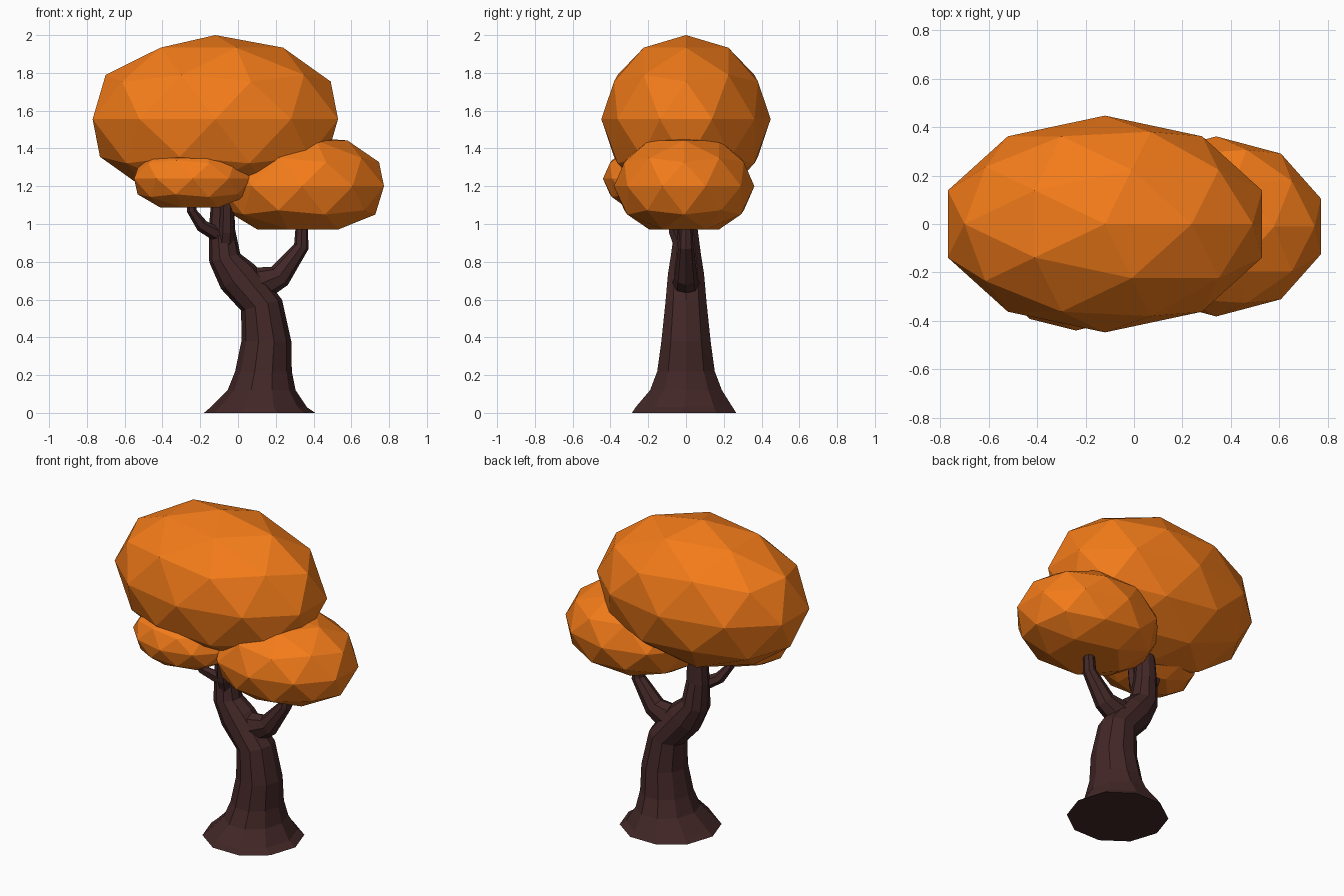
import bpy, bmesh, math
from mathutils import Vector, Matrix

if "Cube" in bpy.data.objects:
    bpy.data.objects.remove(bpy.data.objects["Cube"])


def material(name, color):
    m = bpy.data.materials.new(name)
    m.diffuse_color = color
    m.use_nodes = True
    m.node_tree.nodes["Principled BSDF"].inputs["Base Color"].default_value = m.diffuse_color
    return m


BARK = material("bark", (0.055, 0.02, 0.02, 1))
LEAF = material("autumn_leaves", (0.9, 0.2, 0.01, 1))


def finish(name, bm, mat):
    bmesh.ops.recalc_face_normals(bm, faces=bm.faces)
    mesh = bpy.data.meshes.new(name)
    bm.to_mesh(mesh)
    bm.free()
    mesh.materials.append(mat)
    ob = bpy.data.objects.new(name, mesh)
    bpy.context.collection.objects.link(ob)


def leaf_clump(name, center, radii, top, bottom):
    """Faceted ellipsoid, flattened at the given heights above/below centre."""
    bm = bmesh.new()
    bmesh.ops.create_icosphere(bm, subdivisions=2, radius=1)
    for v in bm.verts:
        z = max(-bottom, min(top, v.co.z * radii[2]))
        v.co = Vector((v.co.x * radii[0], v.co.y * radii[1], z)) + Vector(center)
    finish(name, bm, LEAF)


def limb(name, rings, sides):
    """Loft through rings (x, y, z, rx, ry, tilt about y, tilt about x)."""
    bm = bmesh.new()
    loops = []
    for x, y, z, rx, ry, ty, tx in rings:
        rot = Matrix.Rotation(math.radians(ty), 3, 'Y') @ Matrix.Rotation(math.radians(tx), 3, 'X')
        loop = []
        for i in range(sides):
            a = math.tau * i / sides
            p = rot @ Vector((rx * math.cos(a), ry * math.sin(a), 0))
            loop.append(bm.verts.new(p + Vector((x, y, z))))
        loops.append(loop)
    for lo, hi in zip(loops, loops[1:]):
        for i in range(sides):
            j = (i + 1) % sides
            bm.faces.new((lo[i], lo[j], hi[j], hi[i]))
    bm.faces.new(loops[0][::-1])
    bm.faces.new(loops[-1])
    finish(name, bm, BARK)


# Foliage
leaf_clump("large_crown", (-0.12, 0, 1.555), (0.683, 0.448, 0.445), 1, 1)
leaf_clump("right_crown", (0.34, -0.01, 1.2), (0.455, 0.372, 0.285), 0.26, 0.228)
leaf_clump("small_crown", (-0.24, -0.19, 1.24), (0.326, 0.25, 0.185), 0.155, 0.153)

# Trunk with flared foot, bending left into the main limb
limb("trunk", [
    (0.115, -0.01, 0.00, 0.295, 0.29, 0, 0),
    (0.11, -0.01, 0.03, 0.255, 0.27, 0, 0),
    (0.125, 0, 0.12, 0.18, 0.20, 0, 0),
    (0.135, 0, 0.22, 0.15, 0.16, 0, 0),
    (0.15, 0, 0.38, 0.132, 0.137, 0, 0),
    (0.125, 0, 0.57, 0.112, 0.115, -15, 0),
    (0.0, 0, 0.72, 0.11, 0.10, -35, 0),
    (-0.07, 0, 0.82, 0.085, 0.085, -15, 0),
    (-0.085, 0, 0.97, 0.07, 0.065, 0, 0),
    (-0.08, 0, 1.20, 0.055, 0.05, 0, 0),
], 10)

# Branches
limb("right_branch", [
    (0.06, 0, 0.66, 0.11, 0.08, 75, 0),
    (0.22, 0, 0.725, 0.065, 0.06, 48, 0),
    (0.335, 0, 0.88, 0.04, 0.04, 20, 0),
    (0.34, 0, 1.05, 0.03, 0.03, 0, 0),
], 8)
limb("left_twig", [
    (-0.10, -0.03, 0.94, 0.04, 0.035, -60, 0),
    (-0.19, -0.07, 0.99, 0.034, 0.03, -45, 0),
    (-0.245, -0.10, 1.07, 0.026, 0.026, -10, 0),
    (-0.25, -0.11, 1.17, 0.02, 0.02, 0, 0),
], 6)
limb("front_twig", [
    (-0.07, -0.02, 0.86, 0.045, 0.04, 0, 30),
    (-0.06, -0.065, 0.96, 0.04, 0.03, 0, 20),
    (-0.055, -0.09, 1.18, 0.035, 0.025, 0, 0),
], 6)
